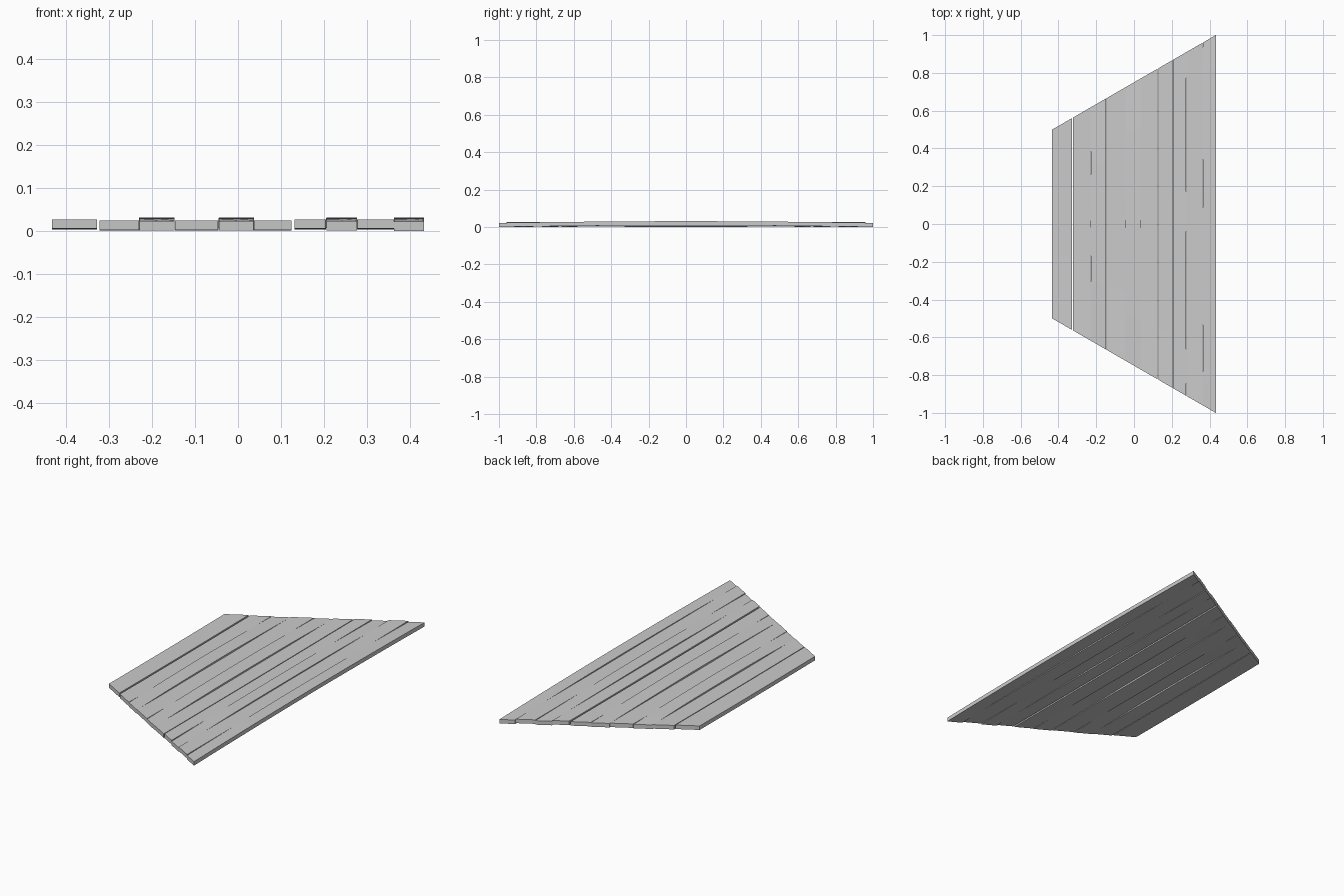
import bpy, bmesh, math

if "Cube" in bpy.data.objects:
    bpy.data.objects.remove(bpy.data.objects["Cube"])

# plank joints across x, and which planks arch upward in the middle
JOINTS = [-0.433, -0.325, -0.23, -0.147, -0.045, 0.037, 0.128, 0.205, 0.277, 0.363, 0.433]
ARCHED = {2, 4, 7, 9}
WIDE_GAPS = {1, 6}
THICK = 0.022
SEGS = 12


def half_length(x):
    # slanted 30 degree ends of the half hexagon outline
    return 0.75 + x * 0.25 / 0.433


def inset(joint, t):
    # half the gap at a joint, wavering along the board
    if joint in (0, len(JOINTS) - 1):
        return 0.0
    if joint in WIDE_GAPS:
        return 0.003
    return 0.0007 + 0.0005 * math.sin(7 * t + 2.1 * joint)


def plank(i):
    base = 0.0005 if i in ARCHED else (0.0025 if i % 2 else 0.005)
    rise = 0.0085 if i in ARCHED else -0.0015
    bm = bmesh.new()
    rings = []
    for k in range(SEGS + 1):
        t = 2 * k / SEGS - 1
        x0 = JOINTS[i] + inset(i, t)
        x1 = JOINTS[i + 1] - inset(i + 1, t)
        z = base + rise * math.cos(t * math.pi / 2)
        if i == 9 and k in (0, SEGS):
            z = 0.0
        corners = [(x0, z), (x1, z), (x1, z + THICK), (x0, z + THICK)]
        rings.append([bm.verts.new((x, t * half_length(x), h)) for x, h in corners])
    for a, b in zip(rings, rings[1:]):
        for c in range(4):
            d = (c + 1) % 4
            bm.faces.new((a[c], a[d], b[d], b[c]))
    bm.faces.new(rings[0])
    bm.faces.new(rings[-1])
    bmesh.ops.recalc_face_normals(bm, faces=bm.faces)
    me = bpy.data.meshes.new(f"plank_{i + 1}")
    bm.to_mesh(me)
    bm.free()
    bpy.context.collection.objects.link(bpy.data.objects.new(me.name, me))


# floor boards
for i in range(len(JOINTS) - 1):
    plank(i)
